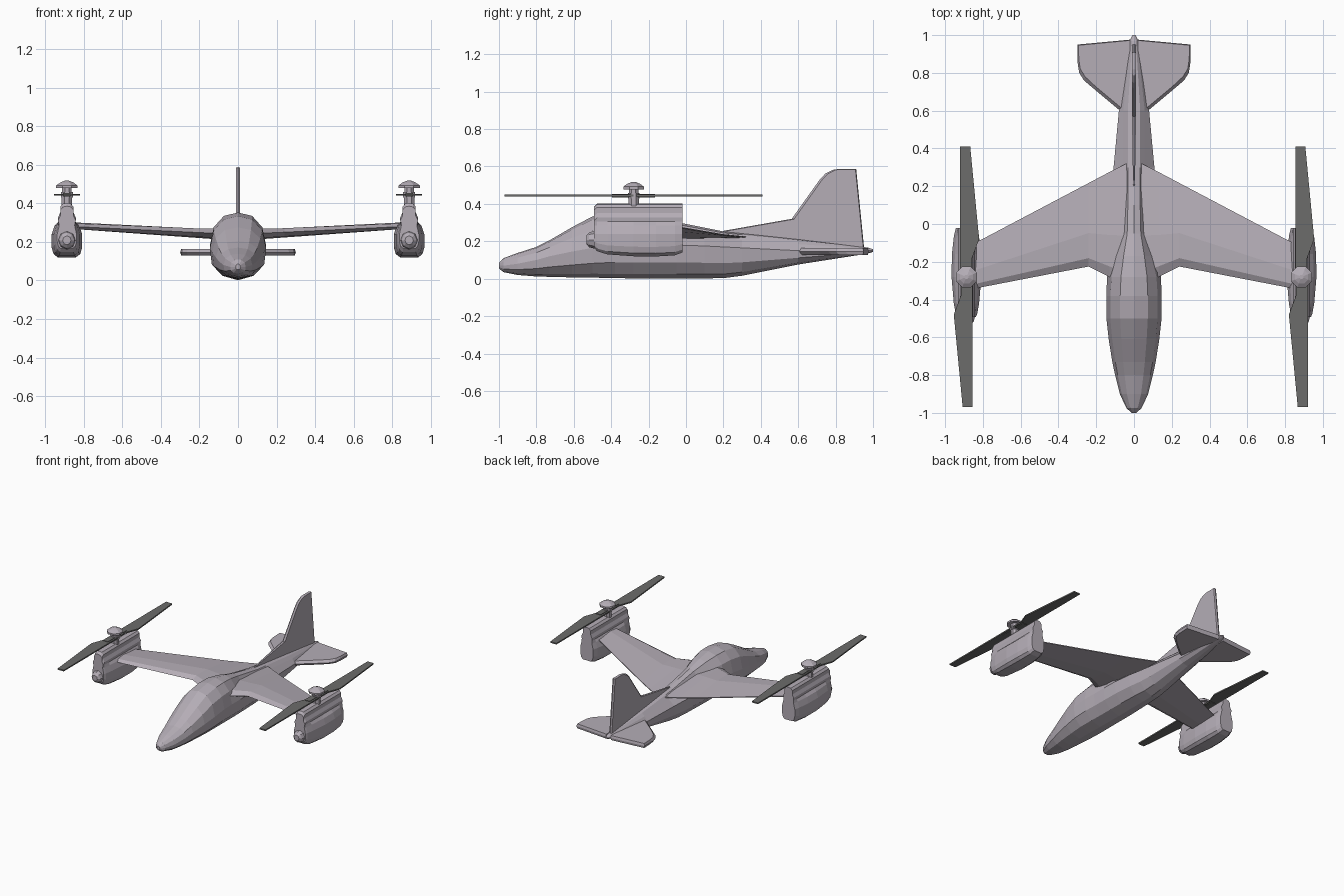
import bpy, bmesh, math

if "Cube" in bpy.data.objects:
    bpy.data.objects.remove(bpy.data.objects["Cube"])


def material(name, rgb):
    m = bpy.data.materials.new(name)
    m.diffuse_color = (*rgb, 1)
    m.use_nodes = True
    m.node_tree.nodes["Principled BSDF"].inputs["Base Color"].default_value = m.diffuse_color
    return m


PAINT = material("light_grey", (0.46, 0.42, 0.47))
DARK = material("dark_grey", (0.15, 0.15, 0.145))


def finish(name, bm, mat):
    bmesh.ops.recalc_face_normals(bm, faces=bm.faces)
    me = bpy.data.meshes.new(name)
    bm.to_mesh(me)
    bm.free()
    ob = bpy.data.objects.new(name, me)
    bpy.context.collection.objects.link(ob)
    me.materials.append(mat)
    return ob


def loft(name, rings, mat=PAINT):
    """Skin a list of equal-length rings and cap both ends."""
    bm = bmesh.new()
    vs = [[bm.verts.new(p) for p in r] for r in rings]
    n = len(vs[0])
    for a, b in zip(vs, vs[1:]):
        for i in range(n):
            j = (i + 1) % n
            bm.faces.new((a[i], a[j], b[j], b[i]))
    bm.faces.new(vs[0])
    bm.faces.new(vs[-1])
    return finish(name, bm, mat)


def symmetric_ring(half, cx, y):
    """Closed ring from a half outline of (x, z), top to bottom."""
    pts = half + [(-x, z) for x, z in reversed(half[1:-1])]
    return [(cx + x, y, z) for x, z in pts]


def plate(name, inner, edge, mat=PAINT):
    """Bevelled plate: a thin rim ring between two inset faces."""
    return loft(name, [inner(-1), edge, inner(1)], mat)


# Fuselage: y, half width, upper half width, bottom, widest height, top
stations = [
    (-1.00, .012, .012, .055, .07, .085), (-.975, .04, .04, .035, .07, .11),
    (-.90, .075, .075, .02, .08, .138), (-.80, .10, .10, .012, .10, .17),
    (-.73, .115, .115, .01, .12, .205), (-.61, .134, .134, .007, .145, .275),
    (-.50, .146, .146, .006, .165, .333), (-.38, .146, .146, .003, .18, .352),
    (-.28, .143, .138, .002, .18, .352), (-.17, .143, .11, .001, .18, .335),
    (-.05, .14, .072, .002, .18, .303), (.10, .13, .065, .002, .175, .273),
    (.20, .118, .062, .003, .17, .253), (.30, .108, .065, .016, .165, .243),
    (.60, .08, .066, .076, .15, .212), (.85, .045, .035, .115, .15, .182),
    (.97, .024, .02, .134, .15, .167), (1.0, .008, .008, .143, .15, .157)]
rings = []
for y, w, wu, zb, zm, zt in stations:
    up, dn = zt - zm, zm - zb
    rings.append(symmetric_ring(
        [(0, zt), (wu * .5, zm + up * .9), (wu * .86, zm + up * .56), (w, zm),
         (w * .93, zm - dn * .52), (w * .57, zm - dn * .87), (0, zb)], 0, y))
loft("fuselage", rings)


# Tapered wings: x, leading y, trailing y, leading z, trailing z, thickness
def wing_ring(s, x, y0, y1, z0, z1, t):
    def p(f, dz):
        return (s * x, y0 + (y1 - y0) * f, z0 + (z1 - z0) * f + dz)
    return [p(0, 0), p(.1, t * .5), p(.4, t * .6), p(1, .003),
            p(1, -.003), p(.4, -t * .45), p(.1, -t * .45)]


for s, side in ((1, "right"), (-1, "left")):
    loft(side + "_wing", [wing_ring(s, *r) for r in (
        (.03, -.32, .325, .245, .222, .05), (.13, -.28, .275, .245, .226, .05),
        (.24, -.225, .217, .25, .232, .045), (.86, -.345, -.11, .28, .288, .03))])

    # Tailplane with rounded tip and bevelled edge
    rim = [(.02, .56), (.08, .605), (.20, .705), (.265, .76),
           (.29, .80), (.298, .85), (.30, .95), (.02, .976)]
    edge = [(s * x, y, .146) for x, y in rim]

    def face(k):
        return [(s * (x - (.006 if x > .25 else 0)), y + (.02 if i < 6 else -.004),
                 .146 + k * .018) for i, (x, y) in enumerate(rim)]
    plate(side + "_tailplane", face, edge)

# Vertical fin with long dorsal fillet
fin = [(.18, .23), (.20, .256), (.565, .32), (.715, .53), (.745, .562),
       (.785, .582), (.82, .587), (.91, .587), (.952, .165), (.6, .16)]
plate("tail_fin",
      lambda k: [(k * (.005 if y < .3 else .011), y + (.012 if y < .8 else -.004), z - .002)
                 for y, z in fin],
      [(0, y, z) for y, z in fin])


# Engine pods: wide lower body with narrow upper housing
def pod_ring(cx, y, w, zb, zt):
    h = .29 - zb
    half = [(0, zt), (.02, zt - .004), (.034, zt - .02), (.034, zt - .05),
            (.046, zt - .075), (.044, .305), (w * .8, .285), (w, .24),
            (w, zb + h * .3), (w * .88, zb + h * .1), (w * .6, zb), (0, zb)]
    return symmetric_ring(half, cx, y)


HUB_Y = -.28
for s, side in ((1, "right"), (-1, "left")):
    cx = s * .887
    loft(side + "_pod", [pod_ring(cx, *r) for r in (
        (-.492, .05, .165, .385), (-.475, .057, .147, .402), (-.42, .067, .13, .402),
        (-.28, .079, .12, .402), (-.16, .077, .119, .402), (-.06, .066, .125, .402),
        (-.02, .056, .14, .402))])

    # Intake bulge on the pod front
    rings = []
    for y, r in ((-.532, .022), (-.518, .038), (-.47, .05), (-.40, .05)):
        rings.append([(cx + r * math.cos(a), y, .208 + r * 1.05 * math.sin(a))
                      for a in (math.tau * i / 8 for i in range(8))])
    loft(side + "_intake", rings)

    # Mast and domed hub cap
    rings = []
    for z, r in ((.34, .03), (.43, .03), (.43, .034), (.458, .034), (.458, .027),
                 (.482, .027), (.478, .06), (.492, .06), (.507, .038), (.517, .012)):
        rings.append([(cx + r * math.cos(a), HUB_Y + r * math.sin(a), z)
                      for a in (math.tau * (i + .5) / 8 for i in range(8))])
    loft(side + "_mast", rings)

    # Two opposed tapered blades
    for d, end in ((1, "rear"), (-1, "front")):
        outline = [(-.033, 0), (.03, 0), (.03, .10), (.067, .20), (.02, .69), (-.033, .69)]
        loft(f"{side}_{end}_blade",
             [[(cx + d * x, HUB_Y + d * y, z) for x, y in outline] for z in (.439, .449)],
             DARK)
        # Blade root cuff
        cuff = [(-.02, .02), (.02, .02), (.02, .115), (-.02, .115)]
        loft(f"{side}_{end}_cuff",
             [[(cx + d * x, HUB_Y + d * y, z) for x, y in cuff] for z in (.435, .453)],
             DARK)
